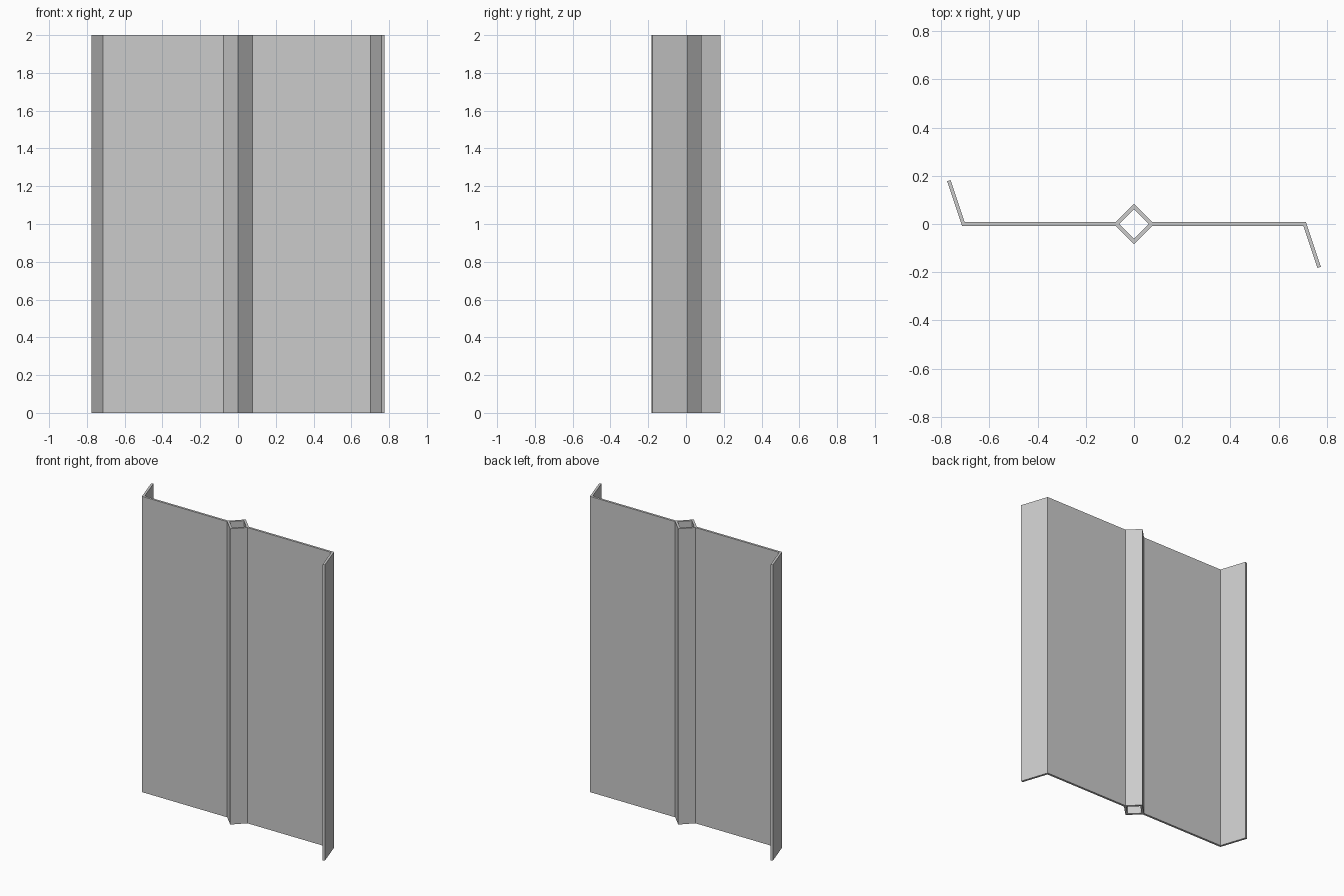
import bpy
import bmesh
from math import cos, sin, pi
from mathutils import Vector

HEIGHT = 2.0
HALF = 0.0075          # half the sheet thickness
TUBE_OUTER = 0.083     # centre to outer corner of the tube
TUBE_INNER = 0.062     # centre to inner corner of the tube

if "Cube" in bpy.data.objects:
    bpy.data.objects.remove(bpy.data.objects["Cube"], do_unlink=True)

steel = bpy.data.materials.new("light_grey_steel")
steel.use_nodes = True
grey = (0.6, 0.6, 0.6, 1.0)
steel.diffuse_color = grey
steel.node_tree.nodes["Principled BSDF"].inputs["Base Color"].default_value = grey


def make_object(name, bm):
    """Extrude the flat faces in bm to full height and link the object."""
    out = bmesh.ops.extrude_face_region(bm, geom=bm.faces[:], use_keep_orig=True)
    moved = [v for v in out["geom"] if isinstance(v, bmesh.types.BMVert)]
    bmesh.ops.translate(bm, verts=moved, vec=(0, 0, HEIGHT))
    bmesh.ops.recalc_face_normals(bm, faces=bm.faces[:])
    mesh = bpy.data.meshes.new(name)
    bm.to_mesh(mesh)
    bm.free()
    mesh.materials.append(steel)
    obj = bpy.data.objects.new(name, mesh)
    bpy.context.collection.objects.link(obj)
    return obj


def bent_sheet(name, path, sign):
    """Thicken a bent centreline with a mitred corner; sign -1 turns it half round."""
    pts = [Vector(p) * sign for p in path]
    dirs = [(b - a).normalized() for a, b in zip(pts, pts[1:])]
    normals = [Vector((-d.y, d.x)) for d in dirs]
    bm = bmesh.new()
    pairs = []
    for i, p in enumerate(pts):
        n0, n1 = normals[max(i - 1, 0)], normals[min(i, len(normals) - 1)]
        offset = (n0 + n1) * HALF / (1 + n0.dot(n1))
        pairs.append([bm.verts.new((*(p + offset * s), 0)) for s in (1, -1)])
    for (a, b), (c, d) in zip(pairs, pairs[1:]):
        bm.faces.new((a, b, d, c))
    return make_object(name, bm)


# Hollow square tube set on its corner
bm = bmesh.new()
rings = [[bm.verts.new((r * cos(k * pi / 2), r * sin(k * pi / 2), 0))
          for k in range(4)] for r in (TUBE_OUTER, TUBE_INNER)]
for k in range(4):
    j = (k + 1) % 4
    bm.faces.new((rings[0][k], rings[0][j], rings[1][j], rings[1][k]))
make_object("centre_tube", bm)

# Flat wings with bent flanges, turned half round from each other
wing_path = [(0.07, 0), (0.708, 0), (0.768, -0.18)]
bent_sheet("left_wing", wing_path, 1)
bent_sheet("right_wing", wing_path, -1)
